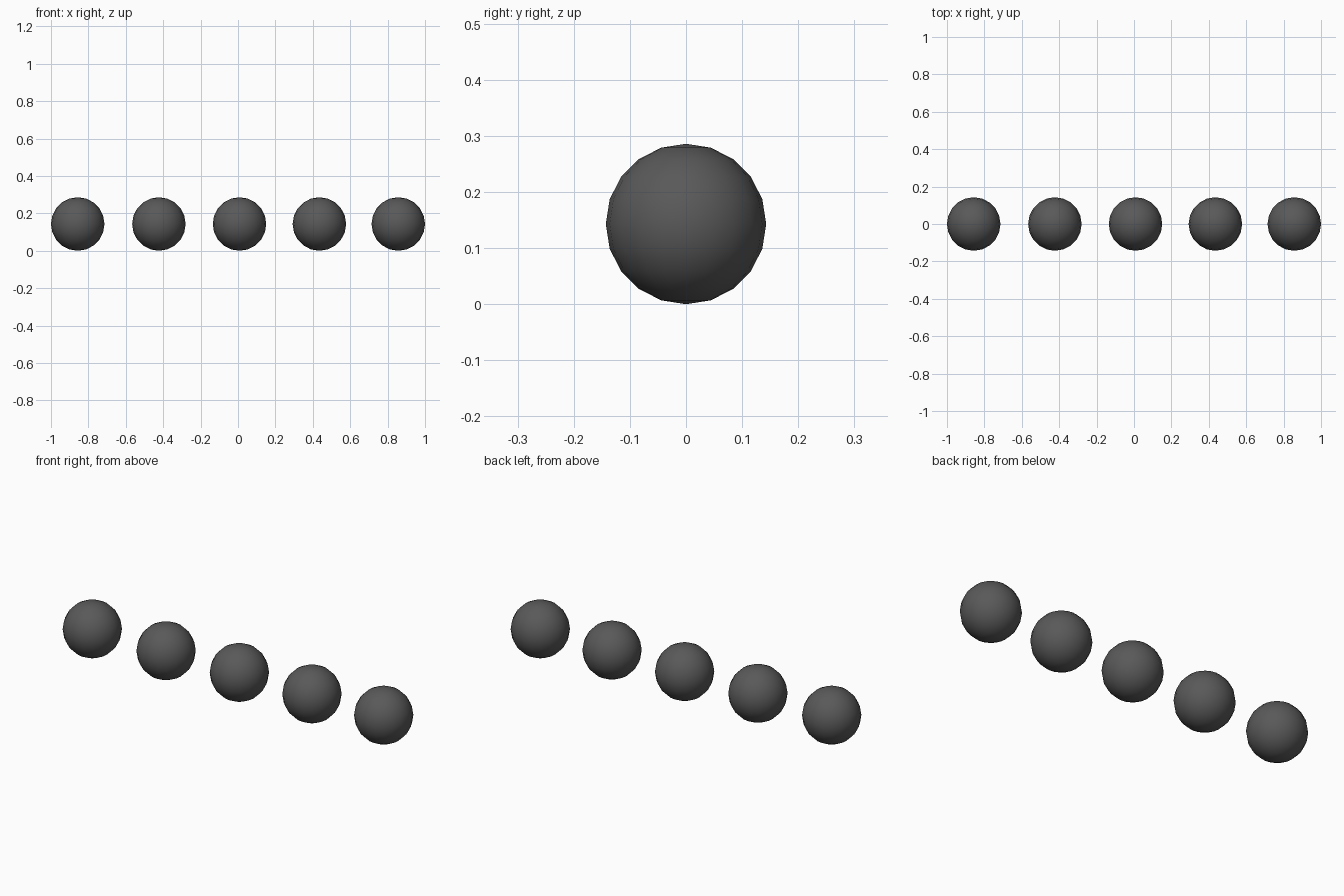
import bpy

if "Cube" in bpy.data.objects:
    bpy.data.objects.remove(bpy.data.objects["Cube"])

RADIUS = 0.143
CENTRES_X = [-0.857, -0.423, 0.008, 0.435, 0.857]

# Dark grey finish shared by all balls
dark = bpy.data.materials.new("dark_grey")
dark.diffuse_color = (0.1, 0.1, 0.1, 1)
dark.use_nodes = True
dark.node_tree.nodes["Principled BSDF"].inputs["Base Color"].default_value = dark.diffuse_color

# Row of five smooth balls resting on the ground
for i, x in enumerate(CENTRES_X, start=1):
    bpy.ops.mesh.primitive_uv_sphere_add(
        segments=20, ring_count=10, radius=RADIUS, location=(x, 0, RADIUS))
    ball = bpy.context.object
    ball.name = f"ball_{i}"
    ball.data.materials.append(dark)
    bpy.ops.object.shade_smooth()
